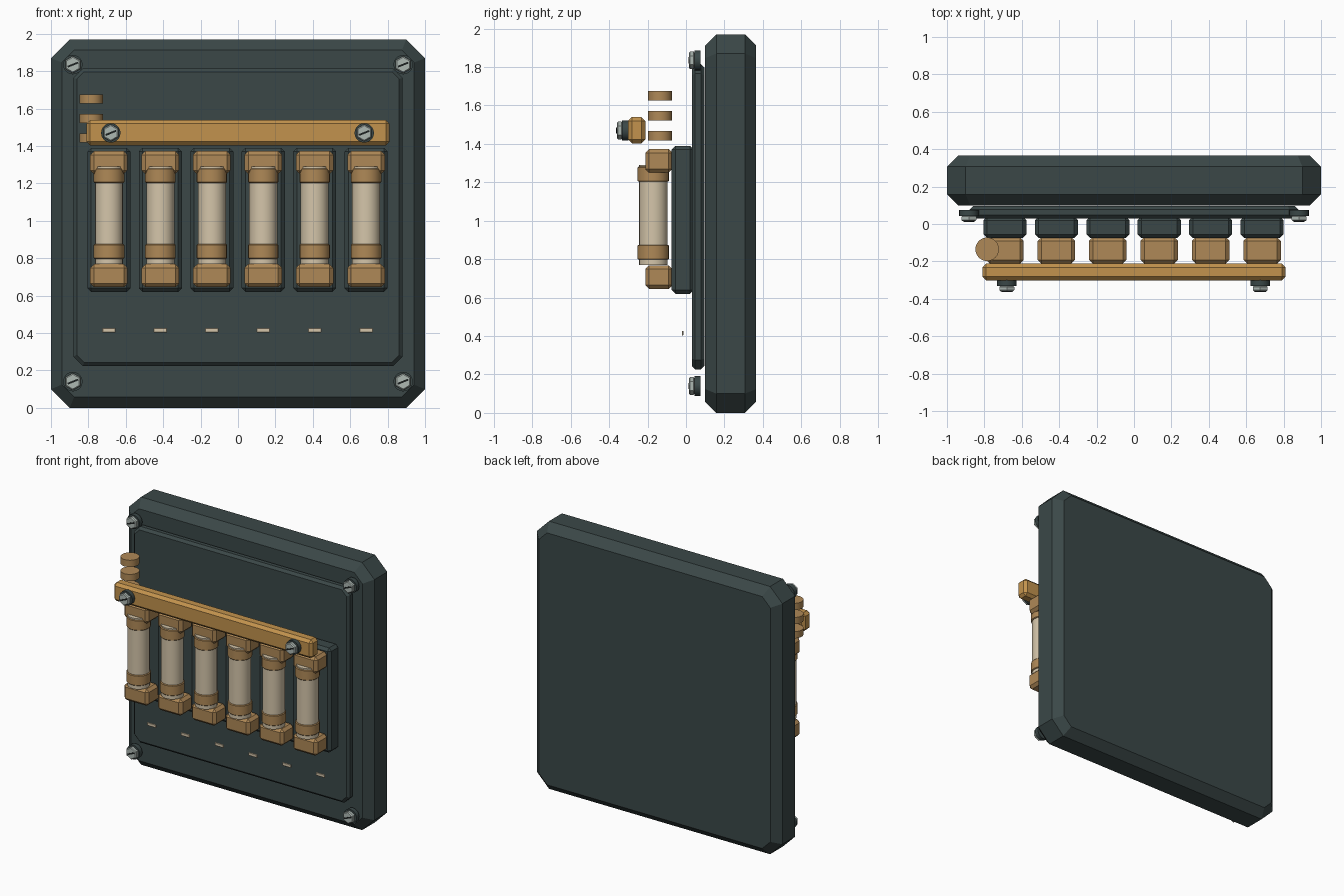
import bpy, bmesh, math
from mathutils import Matrix, Vector

if "Cube" in bpy.data.objects:
    bpy.data.objects.remove(bpy.data.objects["Cube"], do_unlink=True)


def material(name, r, g, b):
    m = bpy.data.materials.new(name)
    m.use_nodes = True
    m.diffuse_color = (r, g, b, 1)
    m.node_tree.nodes["Principled BSDF"].inputs["Base Color"].default_value = (r, g, b, 1)
    return m


SLATE = material("dark slate", 0.043, 0.064, 0.064)
COPPER = material("copper", 0.54, 0.29, 0.075)
BRASS = material("brass", 0.43, 0.25, 0.095)
CERAMIC = material("ceramic", 0.66, 0.56, 0.40)
STEEL = material("steel", 0.42, 0.48, 0.45)
BLACK = material("slot black", 0.012, 0.015, 0.015)


def finish(name, bm, mat):
    bmesh.ops.recalc_face_normals(bm, faces=bm.faces)
    mesh = bpy.data.meshes.new(name)
    bm.to_mesh(mesh)
    bm.free()
    mesh.materials.append(mat)
    ob = bpy.data.objects.new(name, mesh)
    bpy.context.collection.objects.link(ob)
    return ob


def slab(name, mat, x, y, z, edge=0.0, corner=0.0, turn=0.0):
    """Box from (min, max) ranges, with cut corners about y and chamfered edges."""
    size = [b - a for a, b in (x, y, z)]
    mid = Vector([(a + b) / 2 for a, b in (x, y, z)])
    bm = bmesh.new()
    bmesh.ops.create_cube(bm, size=1)
    bmesh.ops.scale(bm, vec=size, verts=bm.verts)
    if corner:
        upright = [e for e in bm.edges
                   if abs((e.verts[0].co - e.verts[1].co).normalized().y) > 0.9]
        bmesh.ops.bevel(bm, geom=upright, offset=corner, segments=1, affect='EDGES')
    if edge:
        bmesh.ops.bevel(bm, geom=[e for e in bm.edges if not corner or
                                  abs(e.verts[0].co.y - e.verts[1].co.y) < 1e-5],
                        offset=edge, segments=1, affect='EDGES')
    bm.transform(Matrix.Translation(mid) @ Matrix.Rotation(turn, 4, 'Y'))
    return finish(name, bm, mat)


def rod(name, mat, centre, radius, depth, sides, axis='Z', edge=0.0):
    """Cylinder along z or y, optionally with chamfered rims."""
    bm = bmesh.new()
    bmesh.ops.create_cone(bm, cap_ends=True, segments=sides, radius1=radius,
                          radius2=radius, depth=depth)
    if edge:
        rims = [e for e in bm.edges if abs(e.verts[0].co.z - e.verts[1].co.z) < 1e-5]
        bmesh.ops.bevel(bm, geom=rims, offset=edge, segments=1, affect='EDGES')
    turn = Matrix.Rotation(math.pi / 2, 4, 'X') if axis == 'Y' else Matrix()
    bm.transform(Matrix.Translation(centre) @ turn)
    ob = finish(name, bm, mat)
    if sides > 8:
        bpy.context.view_layer.objects.active = ob
        bpy.ops.object.select_all(action='DESELECT')
        ob.select_set(True)
        bpy.ops.object.shade_smooth_by_angle(angle=math.radians(30))
    return ob


def bolt(name, x, z, seat):
    """Washer, hex head and slot, standing forward from y = seat."""
    rod(name + "_washer", SLATE, (x, seat - 0.016, z), 0.052, 0.032, 20, 'Y')
    rod(name + "_head", STEEL, (x, seat - 0.045, z), 0.046, 0.03, 6, 'Y', 0.006)
    slab(name + "_slot", BLACK, (x - 0.03, x + 0.03), (seat - 0.063, seat - 0.058),
         (z - 0.005, z + 0.005), turn=math.radians(-22))


# Backing plate and raised panel
slab("backing_plate", SLATE, (-1, 1), (0.10, 0.365), (0, 1.97), 0.058, 0.10)
slab("front_panel", SLATE, (-0.88, 0.88), (0.03, 0.095), (0.225, 1.815), 0.018, 0.05)

# Corner bolts
for side, x in (("right", -0.883), ("left", 0.883)):
    for level, z in (("lower", 0.14), ("upper", 1.835)):
        bolt(f"{level}_{side}_bolt", x, z, 0.075)

# Row of fuses, each on its own base with two clips and a label tag
for i in range(6):
    x = -0.69 + 0.275 * i
    n = f"fuse_{i + 1}"
    slab(n + "_base", SLATE, (x - 0.115, x + 0.115), (-0.075, 0.04), (0.62, 1.39), 0.02)
    for level, z in (("lower", 0.645), ("upper", 1.25)):
        slab(f"{n}_{level}_clip", BRASS, (x - 0.1, x + 0.1), (-0.212, -0.07),
             (z, z + 0.123), 0.02)
    rod(n + "_tube", CERAMIC, (x, -0.17, 1.03), 0.075, 0.52, 20)
    for level, z in (("lower", 0.836), ("upper", 1.242)):
        rod(f"{n}_{level}_cap", BRASS, (x, -0.17, z), 0.082, 0.078, 20, edge=0.005)
    slab(n + "_tag", CERAMIC, (x - 0.036, x + 0.036), (-0.022, -0.013), (0.403, 0.427), 0.003)

# Bus bar and its bolts
slab("bus_bar", COPPER, (-0.81, 0.81), (-0.302, -0.212), (1.403, 1.54), 0.02)
for side, x in (("right", -0.68), ("left", 0.675)):
    bolt(f"bus_bar_{side}_bolt", x, 1.47, -0.30)

# Stacked terminal discs
for i in range(3):
    rod(f"terminal_disc_{i + 1}", BRASS, (-0.785, -0.135, 1.443 + 0.104 * i), 0.063, 0.05, 24)
